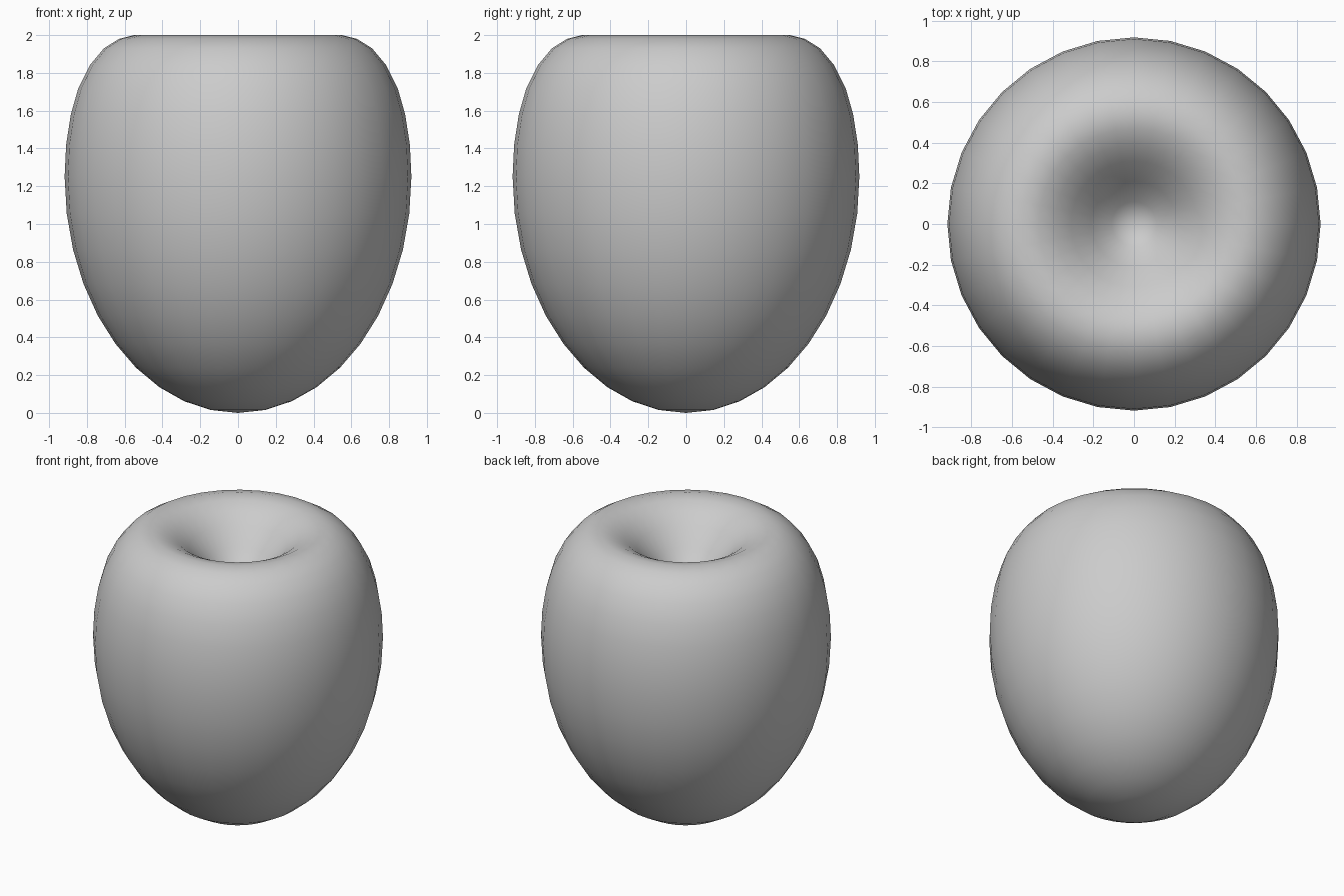
import bpy, bmesh
from math import sin, cos, pi, radians

if "Cube" in bpy.data.objects:
    bpy.data.objects.remove(bpy.data.objects["Cube"])

SIDES = 32

# Profile from the bottom pole, over the shoulder and into the top dimple
MID_Z, RADIUS = 1.25, 0.918
profile = [(RADIUS * sin(a), MID_Z - MID_Z * cos(a))
           for a in (i * pi / 20 for i in range(11))]
profile += [(0.91, 1.42), (0.885, 1.58), (0.845, 1.72), (0.785, 1.84),
            (0.71, 1.93), (0.63, 1.98), (0.55, 2.0), (0.47, 1.985),
            (0.39, 1.945), (0.31, 1.88), (0.21, 1.77), (0.11, 1.66), (0, 1.60)]

# Fruit body: the profile turned around z
bm = bmesh.new()
verts = [bm.verts.new((r, 0, z)) for r, z in profile]
edges = [bm.edges.new(pair) for pair in zip(verts, verts[1:])]
bmesh.ops.spin(bm, geom=verts + edges, cent=(0, 0, 0), axis=(0, 0, 1),
               angle=2 * pi, steps=SIDES, use_merge=True)
bmesh.ops.remove_doubles(bm, verts=bm.verts[:], dist=0.0005)
bmesh.ops.recalc_face_normals(bm, faces=bm.faces[:])
mesh = bpy.data.meshes.new("fruit_body")
bm.to_mesh(mesh)
bm.free()
fruit = bpy.data.objects.new("fruit_body", mesh)
bpy.context.collection.objects.link(fruit)

# Smooth shading
bpy.context.view_layer.objects.active = fruit
fruit.select_set(True)
bpy.ops.object.shade_smooth_by_angle(angle=radians(60))
